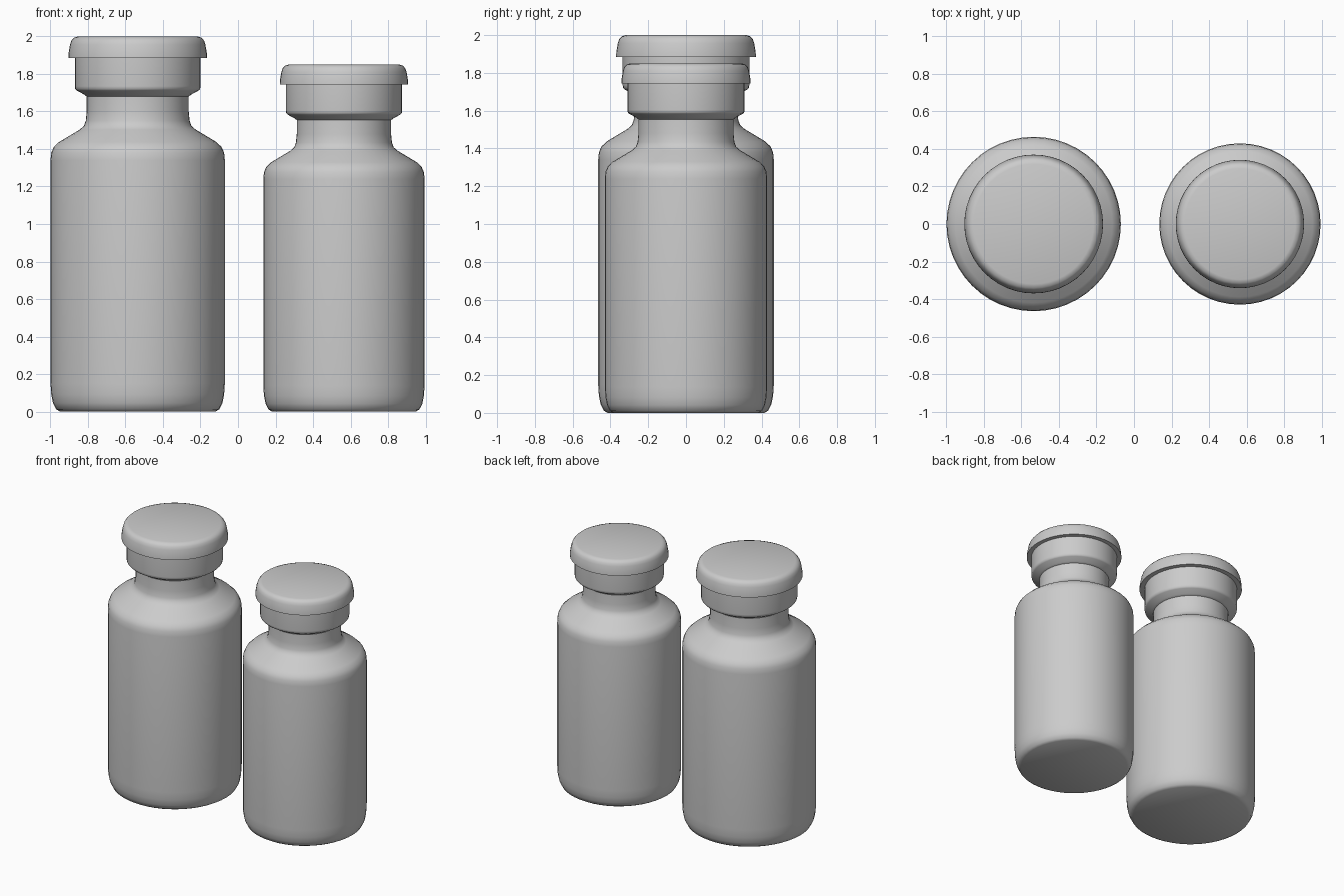
import bpy, bmesh, math

cube = bpy.data.objects.get("Cube")
if cube:
    bpy.data.objects.remove(cube)

grey = bpy.data.materials.new("plain_grey")
grey.use_nodes = True
colour = (0.6, 0.6, 0.6, 1)
grey.diffuse_color = colour
grey.node_tree.nodes["Principled BSDF"].inputs["Base Color"].default_value = colour

SIDES = 48


def lathe(name, profile, x, scale):
    """Spin a (radius, height) profile that begins and ends on the axis."""
    bm = bmesh.new()
    verts = [bm.verts.new((r, 0, z)) for r, z in profile]
    edges = [bm.edges.new(pair) for pair in zip(verts, verts[1:])]
    bmesh.ops.spin(bm, geom=verts + edges, cent=(0, 0, 0), axis=(0, 0, 1),
                   angle=math.tau, steps=SIDES)
    bmesh.ops.remove_doubles(bm, verts=bm.verts, dist=0.0005)
    bmesh.ops.recalc_face_normals(bm, faces=bm.faces)
    mesh = bpy.data.meshes.new(name)
    bm.to_mesh(mesh)
    bm.free()
    mesh.materials.append(grey)
    obj = bpy.data.objects.new(name, mesh)
    bpy.context.collection.objects.link(obj)
    obj.location.x = x
    obj.scale = (scale,) * 3
    bpy.ops.object.select_all(action="DESELECT")
    obj.select_set(True)
    bpy.context.view_layer.objects.active = obj
    bpy.ops.object.shade_smooth_by_angle(angle=math.radians(40))


# Rounded foot, straight wall, sloping shoulder and narrow neck
body = [(0, 0), (0.415, 0), (0.435, 0.012), (0.452, 0.045), (0.461, 0.09),
        (0.465, 0.15), (0.465, 1.34), (0.461, 1.38), (0.448, 1.41),
        (0.42, 1.437), (0.31, 1.503), (0.287, 1.523), (0.277, 1.55),
        (0.272, 1.6), (0.272, 1.70), (0, 1.70)]

# Collar with a tapered underside
collar = [(0, 1.68), (0.272, 1.68), (0.285, 1.69), (0.325, 1.712),
          (0.333, 1.72), (0.335, 1.735), (0.335, 1.9), (0, 1.9)]

# Flared cap with a softened top edge
cap = [(0, 1.885), (0.37, 1.885), (0.369, 1.91), (0.361, 1.957),
       (0.354, 1.978), (0.341, 1.993), (0.32, 2.0), (0, 2.0)]

for size, x, scale in (("large", -0.535, 1), ("small", 0.565, 0.925)):
    lathe(size + "_bottle_body", body, x, scale)
    lathe(size + "_bottle_collar", collar, x, scale)
    lathe(size + "_bottle_cap", cap, x, scale)
